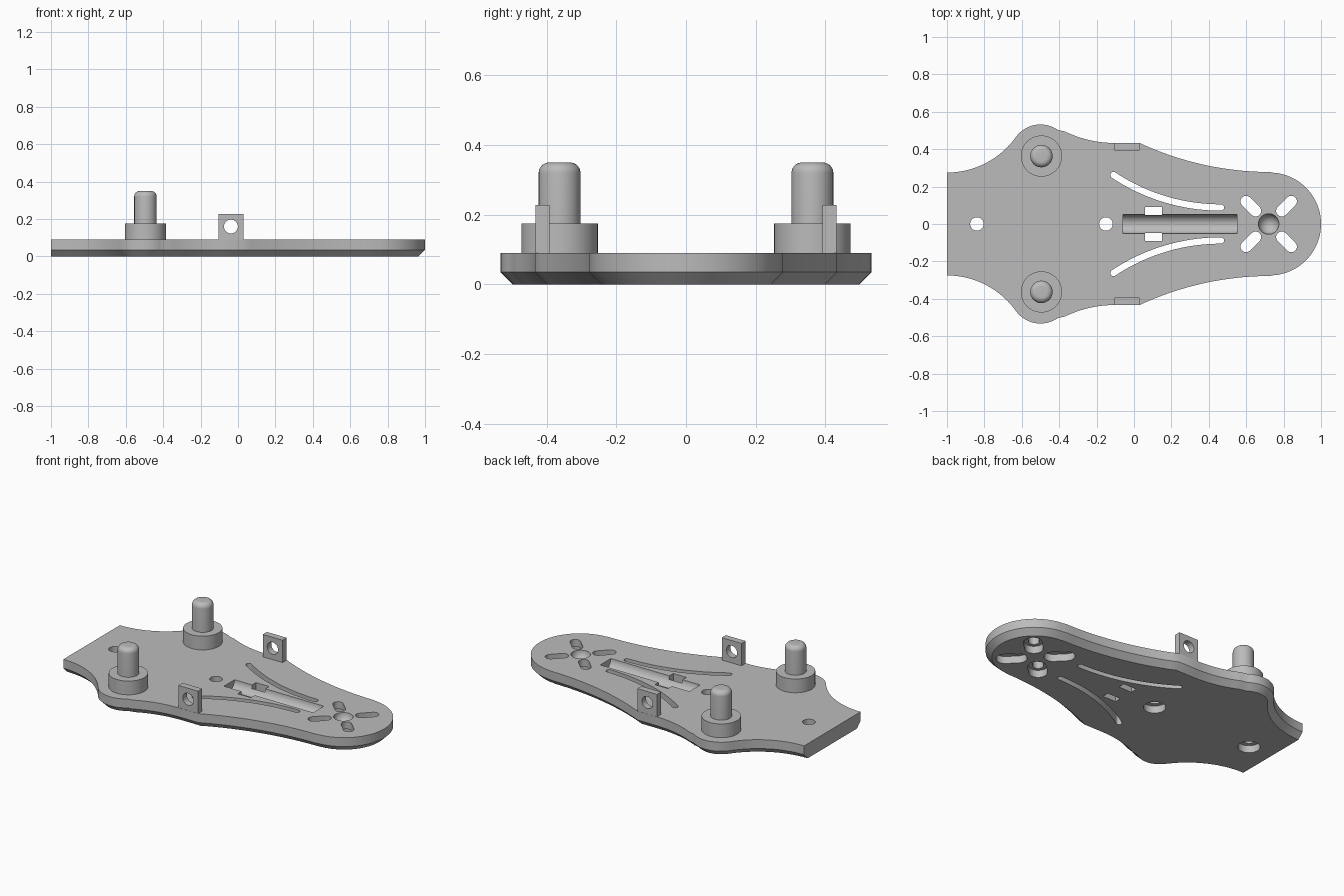
import bpy, bmesh
from math import cos, sin, pi, atan2, radians, hypot
from mathutils import Matrix, Vector

cube = bpy.data.objects.get("Cube")
if cube:
    bpy.data.objects.remove(cube, do_unlink=True)

grey = bpy.data.materials.new("plain_grey")
grey.use_nodes = True
grey.diffuse_color = (0.5, 0.5, 0.5, 1)
grey.node_tree.nodes["Principled BSDF"].inputs["Base Color"].default_value = (0.5, 0.5, 0.5, 1)

TOP = 0.09        # plate thickness
CHAMFER = 0.035
SINK = 0.045      # counterbore depth


def finish(name, bm):
    bmesh.ops.recalc_face_normals(bm, faces=bm.faces)
    mesh = bpy.data.meshes.new(name)
    bm.to_mesh(mesh)
    bm.free()
    mesh.materials.append(grey)
    obj = bpy.data.objects.new(name, mesh)
    bpy.context.collection.objects.link(obj)
    return obj


def loft(name, rings):
    """Closed solid through rings of equal point count."""
    bm = bmesh.new()
    loops = [[bm.verts.new(p) for p in ring] for ring in rings]
    for a, b in zip(loops, loops[1:]):
        for i in range(len(a)):
            j = (i + 1) % len(a)
            bm.faces.new((a[i], a[j], b[j], b[i]))
    bm.faces.new(loops[0][::-1])
    bm.faces.new(loops[-1])
    return finish(name, bm)


def prism(name, outline, z0, z1):
    return loft(name, [[(x, y, z) for x, y in outline] for z in (z0, z1)])


def arc(cx, cy, r, start, end, n):
    return [(cx + r * cos(start + (end - start) * i / n),
             cy + r * sin(start + (end - start) * i / n)) for i in range(n + 1)]


def arc_between(cx, cy, p, q, n):
    a, b = (atan2(y - cy, x - cx) for x, y in (p, q))
    return arc(cx, cy, hypot(p[0] - cx, p[1] - cy), a, b, n)


def circle(x, y, r, n=40):
    return arc(x, y, r, 0, 2 * pi, n)[:-1]


def stadium(path, r):
    """Rounded slot outline around a path."""
    pts = [Vector(p) for p in path]
    dirs = [(pts[min(i + 1, len(pts) - 1)] - pts[max(i - 1, 0)]).normalized()
            for i in range(len(pts))]
    side = [Vector((-d.y, d.x)) * r for d in dirs]
    left = [tuple(p + s) for p, s in zip(pts, side)]
    right = [tuple(p - s) for p, s in zip(pts, side)]
    a, b = (atan2(d.y, d.x) for d in (dirs[-1], dirs[0]))
    cap_end = arc(*pts[-1], r, a - pi / 2, a + pi / 2, 10)
    cap_start = arc(*pts[0], r, b + pi / 2, b + 1.5 * pi, 10)
    return right[1:-1] + cap_end + left[1:-1][::-1] + cap_start


def box(name, x0, x1, y0, y1, z0, z1):
    return prism(name, [(x0, y0), (x1, y0), (x1, y1), (x0, y1)], z0, z1)


def rod(name, r, length, matrix):
    bm = bmesh.new()
    bmesh.ops.create_cone(bm, cap_ends=True, segments=40, radius1=r, radius2=r,
                          depth=length, matrix=matrix)
    return finish(name, bm)


def cut(target, cutter):
    cutter.hide_render = True
    mod = target.modifiers.new("cut", "BOOLEAN")
    mod.operation, mod.solver, mod.object = "DIFFERENCE", "EXACT", cutter
    bpy.context.view_layer.objects.active = target
    bpy.ops.object.modifier_apply(modifier=mod.name)
    bpy.data.objects.remove(cutter, do_unlink=True)


def smooth(obj):
    bpy.ops.object.select_all(action="DESELECT")
    obj.select_set(True)
    bpy.context.view_layer.objects.active = obj
    bpy.ops.object.shade_smooth_by_angle(angle=radians(30))


# Plate outline: +y edge from the square end to the round nose, then mirrored
half = arc_between(-1, 0.727, (-1, 0.275), (-0.635, 0.46), 14)
half += arc_between(-0.5, 0.37, (-0.635, 0.46), (-0.4, 0.51), 16)[1:]
half += arc_between(-0.1, 1.055, (-0.4, 0.51), (-0.1, 0.433), 10)[1:]
half += arc_between(0.73, 1.935, (0.03, 0.433), (0.725, 0.275), 16)
half += arc(0.725, 0, 0.275, pi / 2, 0, 24)[1:]
outline = half + [(x, -y) for x, y in half[-2::-1]]

# The underside is inset everywhere except along the square end
inset = []
for i, p in enumerate(outline):
    a = Vector(outline[max(i - 1, 0)])
    b = Vector(outline[min(i + 1, len(outline) - 1)])
    d = (b - a).normalized()
    q = Vector(p) + Vector((d.y, -d.x)) * CHAMFER
    inset.append((-1 if i in (0, len(outline) - 1) else q.x, q.y))

base_plate = loft("base_plate", [[(x, y, z) for x, y in ring] for ring, z in
                                 ((inset, 0), (outline, CHAMFER), (outline, TOP))])

# Counterbored screw holes
for x in (-0.84, -0.15):
    cut(base_plate, prism("hole", circle(x, 0, 0.036), -1, 1))
    cut(base_plate, prism("counterbore", circle(x, 0, 0.063), -1, SINK))

# Counterbored diagonal mounting slots around a round dimple
for sx in (-1, 1):
    for sy in (-1, 1):
        path = [(0.72 + sx * d, sy * d) for d in (0.07, 0.121)]
        cut(base_plate, prism("slot", stadium(path, 0.03), -1, 1))
        cut(base_plate, prism("slot_counterbore", stadium(path, 0.052), -1, SINK))
bm = bmesh.new()
bmesh.ops.create_uvsphere(bm, u_segments=32, v_segments=16, radius=0.055,
                          matrix=Matrix.Translation((0.72, 0, TOP)))
cut(base_plate, finish("dimple", bm))

# Half-round channel along the middle
cut(base_plate, rod("channel", 0.052, 0.61,
                    Matrix.Translation((0.245, 0, TOP)) @ Matrix.Rotation(pi / 2, 4, "Y")))

# Strap slots and curved slots on both sides
curve = arc_between(0.465, 1.126, (-0.11, 0.262), (0.465, 0.086), 20)
for s in (-1, 1):
    cut(base_plate, box("strap_slot", 0.06, 0.15, *sorted((s * 0.048, s * 0.09)), -1, 1))
    mirrored = [(x, s * y) for x, y in curve]
    cut(base_plate, prism("curved_slot", stadium(mirrored, 0.017), -1, 1))
smooth(base_plate)

# Posts with collars, and drilled side tabs
for s, side in ((1, "left"), (-1, "right")):
    px, py = -0.495, s * 0.363
    collar = prism(side + "_collar", circle(px, py, 0.11, 48), TOP - 0.01, 0.175)
    smooth(collar)
    profile = [(0.06, 0.16)] + arc(0.03, 0.32, 0.03, 0, pi / 2, 8)
    post = loft(side + "_post", [[(x, y, z) for x, y in circle(px, py, r)] for r, z in profile])
    smooth(post)
    tab = box(side + "_tab", -0.105, 0.03, *sorted((s * 0.392, s * 0.432)), TOP - 0.01, 0.228)
    cut(tab, rod("tab_hole", 0.037, 0.4,
                 Matrix.Translation((-0.038, s * 0.41, 0.16)) @ Matrix.Rotation(pi / 2, 4, "X")))
    smooth(tab)
